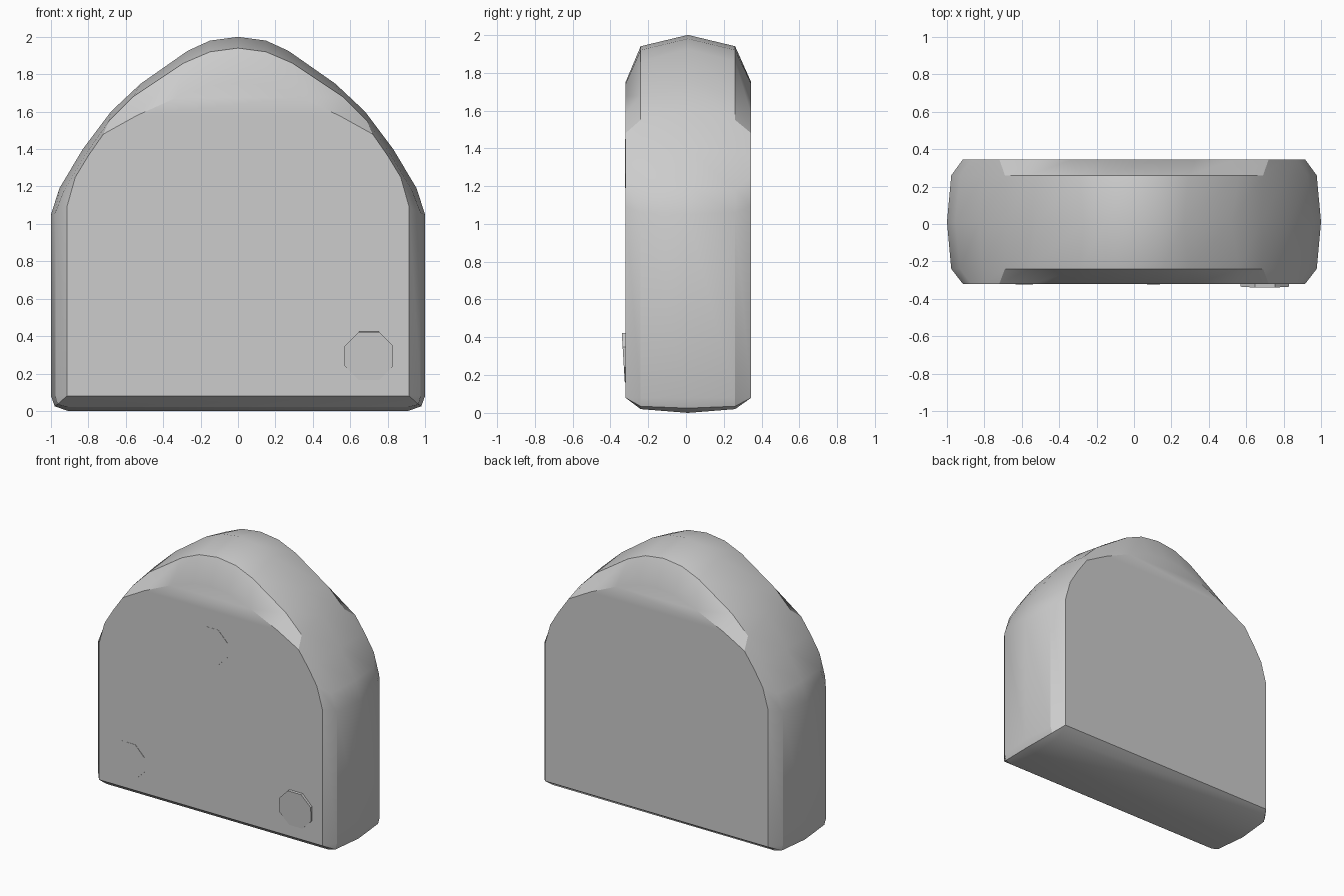
import bpy, bmesh, math
from mathutils import Matrix

cube = bpy.data.objects.get("Cube")
if cube:
    bpy.data.objects.remove(cube, do_unlink=True)

grey = bpy.data.materials.new("light grey")
grey.use_nodes = True
COLOUR = (0.604, 0.604, 0.604, 1)
grey.diffuse_color = COLOUR
grey.node_tree.nodes["Principled BSDF"].inputs["Base Color"].default_value = COLOUR


def finish(bm, name, angle):
    """Turn a bmesh into a shaded, coloured object."""
    bmesh.ops.remove_doubles(bm, verts=bm.verts, dist=0.0005)
    bmesh.ops.recalc_face_normals(bm, faces=bm.faces)
    mesh = bpy.data.meshes.new(name)
    bm.to_mesh(mesh)
    bm.free()
    mesh.materials.append(grey)
    obj = bpy.data.objects.new(name, mesh)
    bpy.context.collection.objects.link(obj)
    bpy.ops.object.select_all(action='DESELECT')
    obj.select_set(True)
    bpy.context.view_layer.objects.active = obj
    bpy.ops.object.shade_smooth_by_angle(angle=math.radians(angle))
    return obj


# Half outlines (x, z) of the arch, from the crown down to the base
middle = [(0, 2), (.15, 1.98), (.27, 1.925), (.52, 1.75), (.68, 1.6), (.83, 1.4),
          (.955, 1.19), (1, 1.05), (1, .08), (.98, .025), (.91, 0)]
shoulder = [(0, 1.94), (.15, 1.92), (.29, 1.86), (.56, 1.68), (.69, 1.55), (.81, 1.38),
            (.93, 1.18), (.977, 1.06), (.977, .08), (.965, .035), (.91, .02)]
face = [(0, 1.75), (.15, 1.74), (.33, 1.675), (.54, 1.58), (.72, 1.48), (.80, 1.365),
        (.87, 1.25), (.915, 1.09), (.915, .08), (.915, .08), (.915, .08)]

# Body: outlines mirrored in x and lofted from front to back
bm = bmesh.new()
rings = []
for y, half in ((-.32, face), (-.24, shoulder), (.01, middle), (.26, shoulder), (.345, face)):
    outline = half + [(-x, z) for x, z in reversed(half[1:])]
    rings.append([bm.verts.new((x, y, z)) for x, z in outline])
n = len(rings[0])
for a, b in zip(rings, rings[1:]):
    for i in range(n):
        j = (i + 1) % n
        bm.faces.new((a[i], a[j], b[j], b[i]))

# Flat front and back, filled in horizontal rows
for ring in (rings[0], rings[-1]):
    bm.faces.new((ring[0], ring[1], ring[n - 1]))
    for i in range(1, 8):
        bm.faces.new((ring[i], ring[i + 1], ring[n - i - 1], ring[n - i]))
finish(bm, "body", 30)


# Shallow eight-sided buttons on the front, leaning slightly into the body
def button(name, x, z, proud, lean_x, lean_z):
    bm = bmesh.new()
    bmesh.ops.create_cone(bm, cap_ends=True, segments=8, radius1=.14, radius2=.14, depth=.04,
                          matrix=Matrix.Rotation(math.pi / 8, 4, 'Z'))
    bm.transform(Matrix.Translation((x, -.30 - proud, z))
                 @ Matrix.Rotation(math.radians(lean_z), 4, 'Z')
                 @ Matrix.Rotation(math.radians(lean_x), 4, 'X')
                 @ Matrix.Rotation(math.pi / 2, 4, 'X'))
    finish(bm, name, 30)


button("left_button", .70, .295, .012, 3.5, 0)
button("right_button", -.67, .29, .0015, 0, -1)
button("centre_button", .01, 1.32, .0015, 0, -.6)
